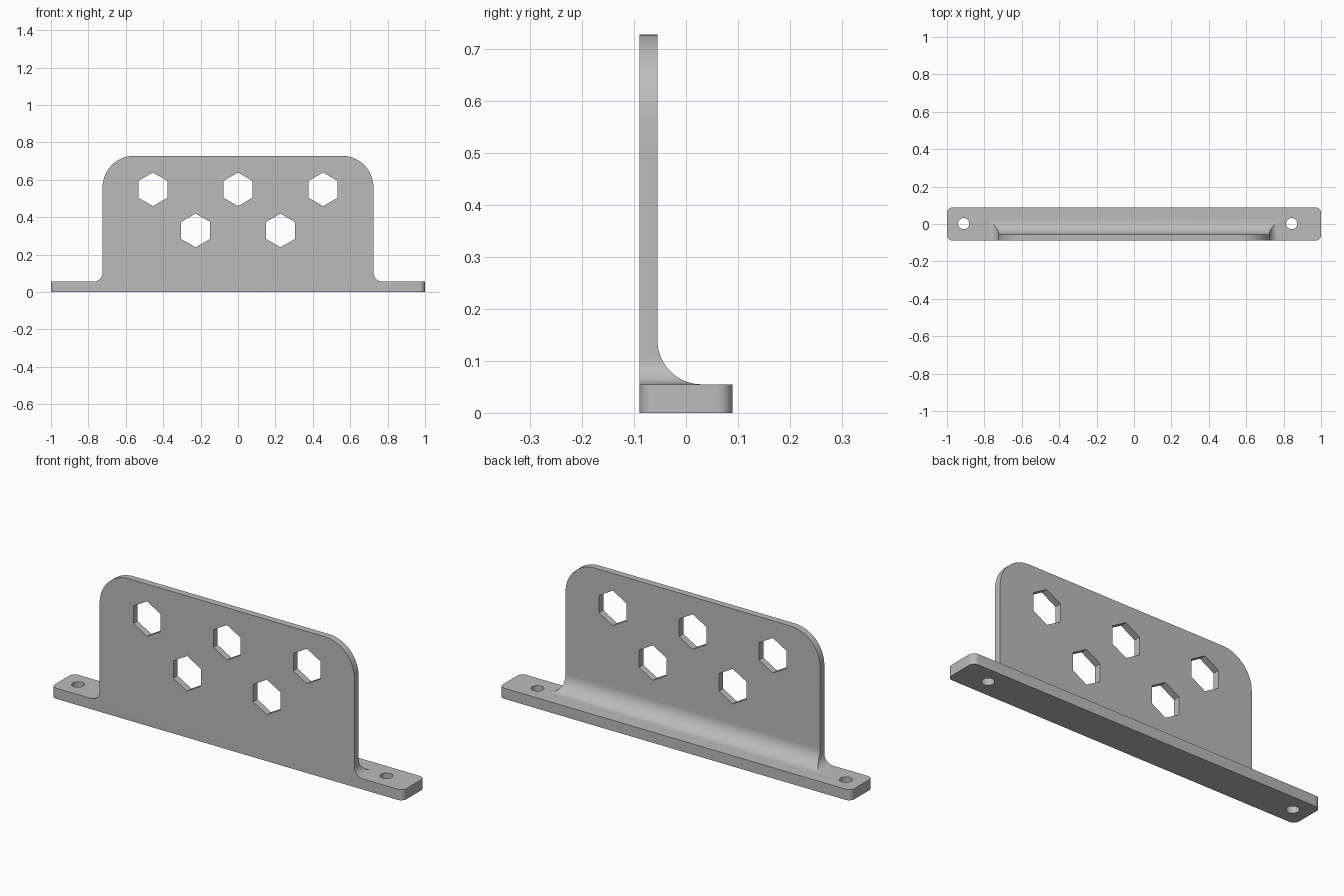
import bpy, bmesh, math
from mathutils import Vector

if "Cube" in bpy.data.objects:
    bpy.data.objects.remove(bpy.data.objects["Cube"])

W, D, T = 1.0, 0.0895, 0.055        # base half length, half depth, thickness
PW, PH, PB = 0.724, 0.728, -0.055   # plate half width, height, back plane


def arc(cx, cy, r, a0, a1, n=16):
    """Points on an arc, angles in degrees."""
    return [(round(cx + r * math.cos(math.radians(a0 + (a1 - a0) * i / n)), 6),
             round(cy + r * math.sin(math.radians(a0 + (a1 - a0) * i / n)), 6))
            for i in range(n + 1)]


def prism(name, pts, axis, lo, hi):
    """Extrude a closed 2D outline along one axis from lo to hi."""
    def place(p, h):
        c = list(p)
        c.insert(axis, h)
        return Vector(c)
    bm = bmesh.new()
    face = bm.faces.new([bm.verts.new(place(p, lo)) for p in pts])
    out = bmesh.ops.extrude_face_region(bm, geom=[face])
    shift = Vector((0, 0, 0))
    shift[axis] = hi - lo
    bmesh.ops.translate(bm, vec=shift,
                        verts=[v for v in out["geom"] if isinstance(v, bmesh.types.BMVert)])
    bmesh.ops.recalc_face_normals(bm, faces=bm.faces)
    mesh = bpy.data.meshes.new(name)
    bm.to_mesh(mesh)
    bm.free()
    ob = bpy.data.objects.new(name, mesh)
    bpy.context.collection.objects.link(ob)
    return ob


def boolean(target, cutter, op):
    mod = target.modifiers.new(cutter.name, 'BOOLEAN')
    mod.operation, mod.solver, mod.object = op, 'EXACT', cutter
    bpy.context.view_layer.objects.active = target
    bpy.ops.object.modifier_apply(modifier=mod.name)
    bpy.data.objects.remove(cutter)


# Footprint: bar with rounded corners
r = 0.03
foot = (arc(W - r, D - r, r, 0, 90, 8) + arc(-W + r, D - r, r, 90, 180, 8)
        + arc(-W + r, -D + r, r, 180, 270, 8) + arc(W - r, -D + r, r, 270, 360, 8))
bracket = prism("bracket", foot, 2, 0, 1)

# Side outline: base, concave back fillet and thin upright plate
f = 0.085
side = ([(-0.2, -0.1), (0.2, -0.1), (0.2, T)]
        + arc(PB + f, T + f, f, 270, 180, 20) + [(PB, 1.2), (-0.2, 1.2)])
boolean(bracket, prism("side_outline", side, 0, -1.2, 1.2), 'INTERSECT')

# Front outline: base, concave side fillets and rounded top corners
s, c = 0.05, 0.168
half = ([(1.1, -0.1), (1.1, T)] + arc(PW + s, T + s, s, 270, 180, 14)
        + arc(PW - c, PH - c, c, 0, 90, 20))
front = half + [(-x, z) for x, z in reversed(half)]
boolean(bracket, prism("front_outline", front, 1, -0.3, 0.3), 'INTERSECT')

# Hexagonal holes through the plate
for x, z in [(-0.455, 0.549), (0, 0.549), (0.455, 0.549), (-0.227, 0.329), (0.227, 0.329)]:
    boolean(bracket, prism("hex_hole", arc(x, z, 0.09, 30, 390, 6)[:-1], 1, -0.3, 0.3),
            'DIFFERENCE')

# Screw holes through the base
for x in (-0.911, 0.843):
    boolean(bracket, prism("screw_hole", arc(x, 0.002, 0.03, 0, 360, 32)[:-1], 2, -0.2, 0.3),
            'DIFFERENCE')

# Single grey finish
grey = bpy.data.materials.new("grey")
grey.diffuse_color = (0.5, 0.5, 0.5, 1)
grey.use_nodes = True
grey.node_tree.nodes["Principled BSDF"].inputs["Base Color"].default_value = grey.diffuse_color
bracket.data.materials.clear()
bracket.data.materials.append(grey)
for p in bracket.data.polygons:
    p.material_index = 0

bpy.ops.object.select_all(action='DESELECT')
bracket.select_set(True)
bpy.context.view_layer.objects.active = bracket
bpy.ops.object.shade_smooth_by_angle(angle=math.radians(25))
